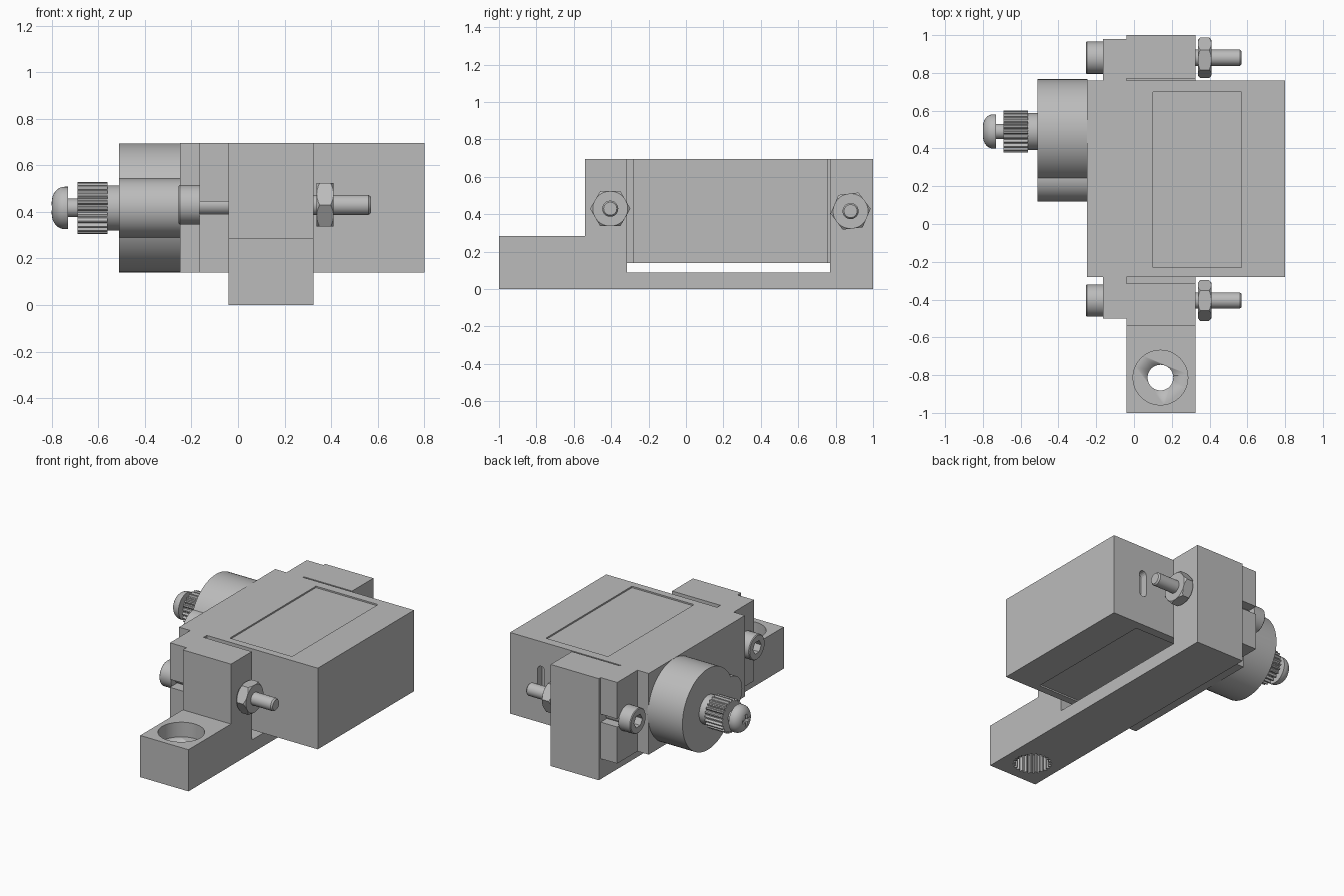
import bpy, bmesh, math
from mathutils import Vector

old = bpy.data.objects.get("Cube")
if old:
    bpy.data.objects.remove(old, do_unlink=True)

grey = bpy.data.materials.new("plain grey")
grey.use_nodes = True
grey.diffuse_color = (0.5, 0.5, 0.5, 1)
grey.node_tree.nodes["Principled BSDF"].inputs["Base Color"].default_value = (0.5, 0.5, 0.5, 1)


def loft(name, rings, smooth=False):
    """Join matching rings of points into a closed solid."""
    bm = bmesh.new()
    loops = [[bm.verts.new(p) for p in ring] for ring in rings]
    n = len(loops[0])
    for a, b in zip(loops, loops[1:]):
        for i in range(n):
            j = (i + 1) % n
            bm.faces.new((a[i], a[j], b[j], b[i]))
    bm.faces.new(loops[0])
    bm.faces.new(loops[-1])
    bmesh.ops.recalc_face_normals(bm, faces=bm.faces)
    mesh = bpy.data.meshes.new(name)
    bm.to_mesh(mesh)
    bm.free()
    mesh.materials.append(grey)
    obj = bpy.data.objects.new(name, mesh)
    bpy.context.collection.objects.link(obj)
    if smooth:
        bpy.ops.object.select_all(action='DESELECT')
        obj.select_set(True)
        bpy.context.view_layer.objects.active = obj
        bpy.ops.object.shade_smooth_by_angle(angle=math.radians(30))
    return obj


def box(name, x, y, z):
    return loft(name, [[(x[0], y[0], h), (x[1], y[0], h), (x[1], y[1], h), (x[0], y[1], h)] for h in z])


def turned(name, profile, center, axis='X', n=48, tooth=1.0, turn=0.0):
    """Profile of (position, radius) about an axis; tooth < 1 cuts flutes."""
    rings = []
    for t, r in profile:
        ring = []
        for i in range(n):
            a = math.tau * i / n + turn
            q = r * (tooth if i % 4 > 1 else 1)
            u, v = center[0] + q * math.cos(a), center[1] + q * math.sin(a)
            ring.append({'X': (t, u, v), 'Z': (u, v, t)}[axis])
        rings.append(ring)
    return loft(name, rings, n > 6 and tooth == 1)


def boolean(obj, tool, mode='DIFFERENCE'):
    mod = obj.modifiers.new("cut", 'BOOLEAN')
    mod.operation, mod.object, mod.solver = mode, tool, 'EXACT'
    bpy.context.view_layer.objects.active = obj
    bpy.ops.object.modifier_apply(modifier=mod.name)
    bpy.data.objects.remove(tool, do_unlink=True)


MID = 0.417
SHAFT_Y = 0.49
SCREWS = ((-0.405, 0.43, 0.0), (0.88, 0.417, 0.12))

# Motor case with mounting ears
plan = [(-0.25, -0.28), (-0.165, -0.28), (-0.165, -0.5), (-0.04, -0.5), (-0.04, -0.28), (0.8, -0.28),
        (0.8, 0.76), (-0.04, 0.76), (-0.04, 0.98), (-0.165, 0.98), (-0.165, 0.76), (-0.25, 0.76)]
case = loft("motor_case", [[(x, y, z) for x, y in plan] for z in (0.14, 0.695)])
for z in ((0.685, 0.75), (0.1, 0.15)):
    boolean(case, box("label_cut", (0.1, 0.57), (-0.23, 0.7), z))
for y in ((-0.6, -0.4), (0.88, 1.1)):
    boolean(case, box("ear_slot_cut", (-0.3, 0.0), y, (0.39, 0.445)))

# Rounded cable slot in the case side
slot = []
for side, zc in ((0, 0.5), (math.pi, 0.37)):
    for i in range(9):
        a = side + math.pi * i / 8
        slot.append((0.565 + 0.027 * math.cos(a), zc + 0.027 * math.sin(a)))
boolean(case, loft("cable_cut", [[(x, y, z) for x, z in slot] for y in (0.71, 0.8)]))

# Gear housing: two overlapping drums
housing = turned("gear_housing", [(-0.51, 0.277), (-0.245, 0.277)], (SHAFT_Y, MID), n=64)
boolean(housing, turned("idler_drum", [(-0.51, 0.127), (-0.245, 0.127)], (0.247, MID)), 'UNION')

# Output shaft
turned("shaft_collar", [(-0.565, 0.097), (-0.505, 0.097)], (SHAFT_Y, MID))
turned("output_spline", [(-0.69, 0.112), (-0.56, 0.112)], (SHAFT_Y, MID), n=96, tooth=0.88)
turned("shaft_screw_neck", [(-0.735, 0.04), (-0.685, 0.04)], (SHAFT_Y, MID))
dome = [(-0.8 + 0.055 * (1 - math.cos(a)), 0.025 + 0.066 * math.sin(a))
        for a in (math.pi / 2 * i / 8 for i in range(9))]
head = turned("shaft_screw_head", dome + [(-0.73, 0.091)], (SHAFT_Y, MID))
for dy, dz in ((0.04, 0.01), (0.01, 0.04)):
    boolean(head, box("cross_cut", (-0.85, -0.77), (SHAFT_Y - dy, SHAFT_Y + dy), (MID - dz, MID + dz)))

# Bracket holding the case
side = [(-1, 0), (1, 0), (1, 0.695), (0.77, 0.695), (0.77, 0.09), (-0.315, 0.09),
        (-0.315, 0.695), (-0.54, 0.695), (-0.54, 0.285), (-1, 0.285)]
bracket = loft("bracket", [[(x, y, z) for y, z in side] for x in (-0.04, 0.325)])
hole = (0.14, -0.813)
boolean(bracket, turned("bore_cut", [(-0.1, 0.068), (0.4, 0.068)], hole, 'Z'))
boolean(bracket, turned("counterbore_cut", [(0.185, 0.145), (0.4, 0.145)], hole, 'Z'))
boolean(bracket, turned("spline_cut", [(-0.1, 0.12), (0.14, 0.12)], hole, 'Z', 96, 0.86))

# Mounting screws and nuts
for label, (y, z, turn) in zip(("front", "back"), SCREWS):
    c = (y, z)
    boolean(bracket, turned("nut_seat_cut", [(0.315, 0.075), (0.4, 0.075)], c))
    turned(label + "_screw_shaft", [(-0.18, 0.043), (0.56, 0.043), (0.57, 0.035)], c, n=32)
    cap = turned(label + "_screw_head", [(-0.255, 0.08), (-0.25, 0.085), (-0.165, 0.085)], c)
    boolean(cap, turned("socket_cut", [(-0.3, 0.045), (-0.205, 0.045)], c, n=6))
    nut = turned(label + "_nut", [(0.338, 0.108), (0.41, 0.108)], c, n=6, turn=turn)
    chamfer = turned("chamfer_tool", [(0.335, 0.09), (0.352, 0.11), (0.396, 0.11), (0.413, 0.09)], c)
    boolean(nut, chamfer, 'INTERSECT')
